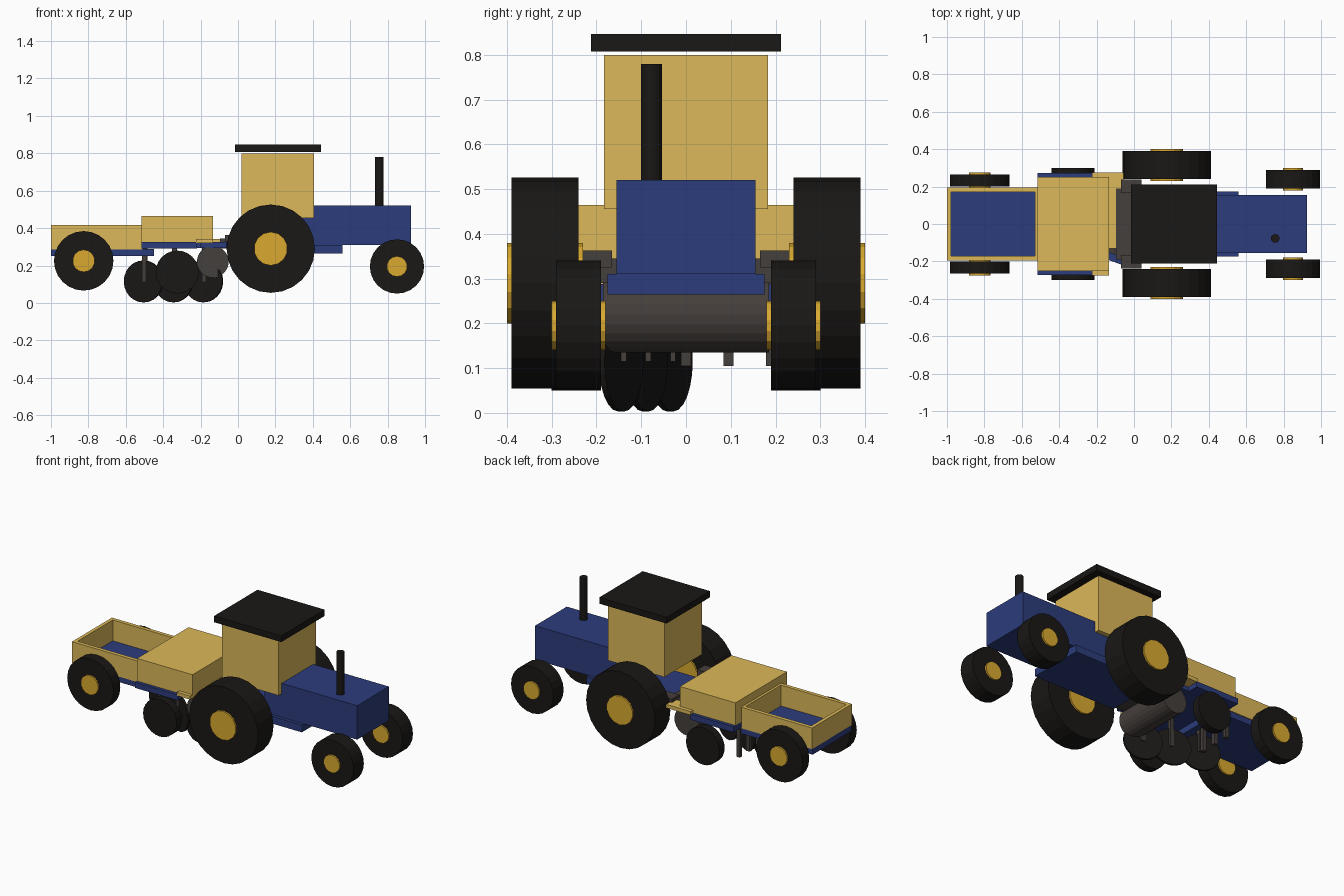
import bpy, math
from mathutils import Matrix

if "Cube" in bpy.data.objects:
    bpy.data.objects.remove(bpy.data.objects["Cube"])


def mat(name, rgb):
    m = bpy.data.materials.new(name)
    m.diffuse_color = (*rgb, 1)
    m.use_nodes = True
    m.node_tree.nodes["Principled BSDF"].inputs["Base Color"].default_value = m.diffuse_color
    return m


BLUE = mat("blue_paint", (0.025, 0.045, 0.2))
YELLOW = mat("sand_paint", (0.72, 0.48, 0.1))
HUB = mat("hub_paint", (0.7, 0.4, 0.03))
BLACK = mat("rubber", (0.01, 0.009, 0.008))
BROWN = mat("dark_steel", (0.06, 0.05, 0.045))


def box(name, x, y, z, m, turn=0):
    """Box from (min, max) ranges, optionally turned about z."""
    bpy.ops.mesh.primitive_cube_add(size=1)
    o = bpy.context.object
    o.name = name
    size = [r[1] - r[0] for r in (x, y, z)]
    o.data.transform(Matrix.Diagonal((*size, 1)))
    o.location = [sum(r) / 2 for r in (x, y, z)]
    o.rotation_euler.z = turn
    o.data.materials.append(m)
    return o


def cyl(name, loc, r, depth, m, sides=24, axis='Y', turn=0):
    bpy.ops.mesh.primitive_cylinder_add(vertices=sides, radius=r, depth=depth)
    o = bpy.context.object
    o.name = name
    if axis == 'Y':
        o.data.transform(Matrix.Rotation(math.pi / 2, 4, 'X'))
    o.location = loc
    o.rotation_euler.z = turn
    o.data.materials.append(m)
    return o


def wheel_pair(name, x, z, r, y0, y1, hub_r):
    for s, side in ((-1, "right"), (1, "left")):
        y = s * (y0 + y1) / 2
        cyl(f"{name}_tyre_{side}", (x, y, z), r, y1 - y0, BLACK)
        if hub_r:
            cyl(f"{name}_hub_{side}", (x, y, z), hub_r, y1 - y0 + 0.02, HUB, 14)


# Wheels
wheel_pair("rear_wheel", 0.175, 0.29, 0.236, 0.24, 0.39, 0.09)
wheel_pair("front_wheel", 0.85, 0.195, 0.145, 0.19, 0.29, 0.055)
wheel_pair("trailer_wheel", -0.825, 0.225, 0.159, 0.20, 0.265, 0.06)
wheel_pair("gauge_wheel", -0.325, 0.165, 0.115, 0.25, 0.30, 0)

# Tractor body
box("bonnet", (0.29, 0.925), (-0.155, 0.155), (0.31, 0.52), BLUE)
box("chassis", (0.0, 0.56), (-0.175, 0.175), (0.265, 0.31), BLUE)
box("cab", (0.02, 0.407), (-0.183, 0.183), (0.455, 0.80), YELLOW)
box("cab_roof", (-0.015, 0.445), (-0.212, 0.212), (0.807, 0.846), BLACK)
cyl("exhaust_pipe", (0.755, -0.077, 0.645), 0.023, 0.27, BLACK, 16, 'Z')

# Hitch and roller between tractor and implement
box("hitch_crossbeam", (-0.095, -0.015), (-0.19, 0.19), (0.29, 0.345), BROWN)
for s in (-1, 1):
    box("hitch_arm", (-0.07, 0.04), sorted((s * 0.165, s * 0.238)), (0.325, 0.363), BROWN)
cyl("roller", (-0.135, 0, 0.22), 0.085, 0.37, BROWN)

# Implement frame and hopper
box("implement_frame", (-0.515, -0.22), (-0.272, 0.272), (0.29, 0.325), BLUE)
box("frame_nose", (-0.22, -0.06), (-0.12, 0.2), (0.295, 0.32), BLUE)
box("drawbar_strut", (-0.20, -0.05), (-0.195, -0.155), (0.295, 0.325), BLUE, -0.35)
box("hopper", (-0.515, -0.135), (-0.252, 0.252), (0.325, 0.465), YELLOW)
box("hopper_step", (-0.225, -0.057), (-0.13, 0.275), (0.32, 0.342), YELLOW)
box("hopper_step_side", (-0.225, -0.135), (-0.275, -0.13), (0.32, 0.342), YELLOW)

# Angled cutting discs on a diagonal gang
for i in range(3):
    x, y = -0.18 - 0.16 * i, -0.145 + 0.055 * i
    cyl("cutting_disc", (x - 0.005, y, 0.115), 0.112, 0.014, BLACK, 24, 'Y', -0.4)
    box("disc_shank", (x - 0.013, x + 0.013), (y - 0.012, y + 0.012), (0.115, 0.30), BROWN)

# Straight shanks
for y in (0.0, 0.095, 0.19):
    box("shank", (-0.51, -0.485), (y - 0.011, y + 0.011), (0.105, 0.295), BROWN)

# Trailer bed with open box
box("trailer_bed", (-1.0, -0.45), (-0.19, 0.19), (0.25, 0.288), BLUE)
for s in (-1, 1):
    box("trailer_side", (-1.0, -0.51), sorted((s * 0.172, s * 0.195)), (0.286, 0.417), YELLOW)
box("tailboard", (-1.0, -0.978), (-0.172, 0.172), (0.286, 0.417), YELLOW)
box("headboard", (-0.53, -0.513), (-0.172, 0.172), (0.286, 0.417), YELLOW)
